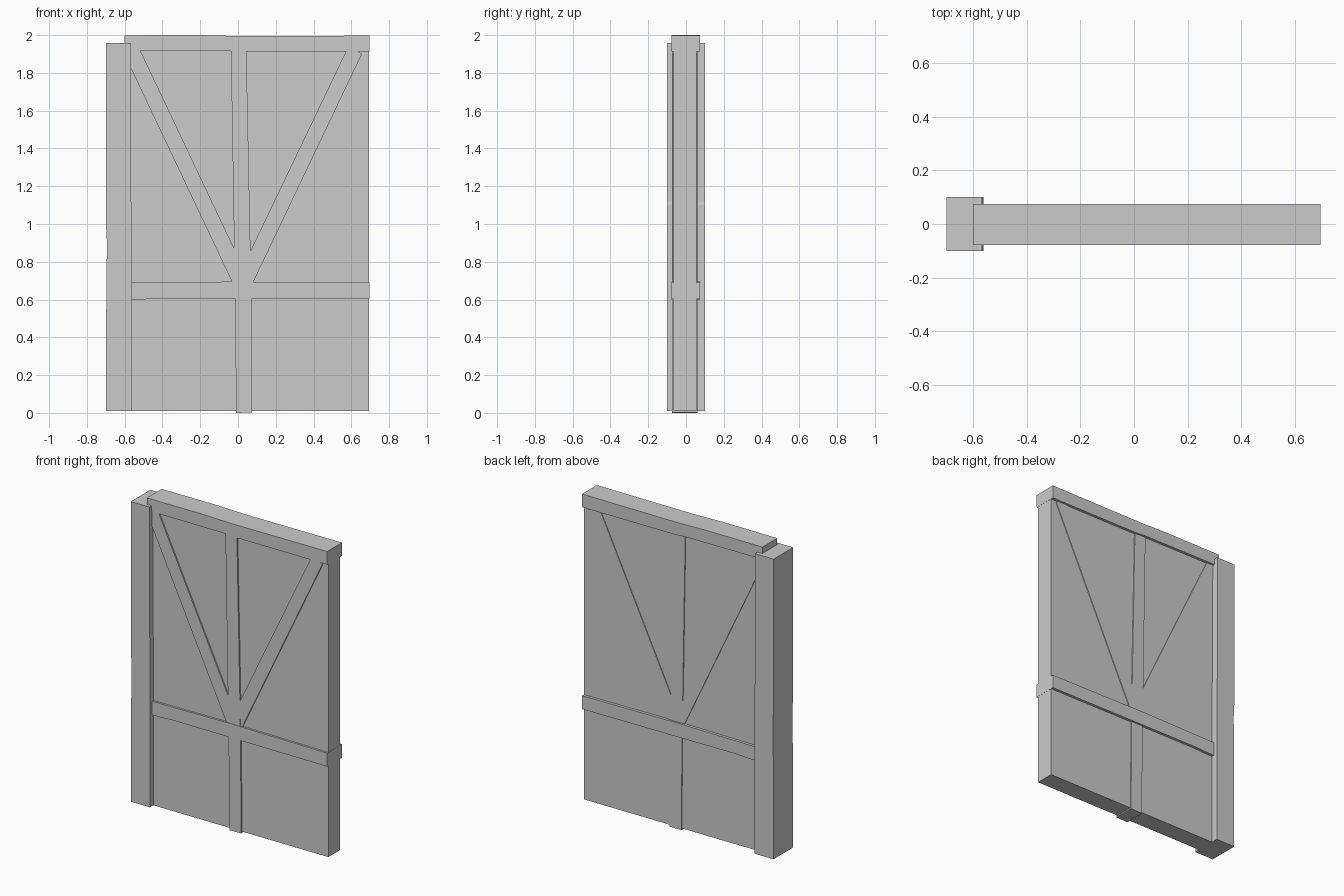
import bpy, bmesh

def slab(name, outline, y0, y1):
    """Extrude an (x, z) outline from y0 to y1."""
    bm = bmesh.new()
    face = bm.faces.new([bm.verts.new((x, y0, z)) for x, z in outline])
    ext = bmesh.ops.extrude_face_region(bm, geom=[face])
    moved = [v for v in ext["geom"] if isinstance(v, bmesh.types.BMVert)]
    bmesh.ops.translate(bm, verts=moved, vec=(0, y1 - y0, 0))
    bmesh.ops.recalc_face_normals(bm, faces=bm.faces)
    mesh = bpy.data.meshes.new(name)
    bm.to_mesh(mesh)
    bm.free()
    ob = bpy.data.objects.new(name, mesh)
    bpy.context.collection.objects.link(ob)
    return ob

TIMBER = (-0.075, 0.062)   # thin timbers, just proud of the infill
BEAM = (-0.078, 0.074)     # horizontal beams

# Plaster infill
slab("wall_panel", [(-0.6, 0.01), (0.694, 0.01), (0.694, 1.95), (-0.6, 1.95)], -0.065, 0.056)

# Corner post, slightly hand-hewn
slab("corner_post", [(-0.698, 0.01), (-0.562, 0.01), (-0.562, 1.1),
                     (-0.566, 1.12), (-0.566, 1.957), (-0.699, 1.957),
                     (-0.699, 1.0), (-0.694, 0.9), (-0.698, 0.5)], -0.1, 0.1)

# Top plate with a slight sag, and middle rail
slab("top_beam", [(-0.6, 1.919), (-0.04, 1.917), (0.04, 1.912), (0.695, 1.912),
                  (0.695, 1.997), (0.0, 1.995), (-0.2, 2.0), (-0.6, 1.999)], *BEAM)
slab("middle_rail", [(-0.6, 0.601), (-0.5, 0.601), (-0.42, 0.606), (0.695, 0.602),
                     (0.695, 0.689), (-0.02, 0.695), (-0.48, 0.69), (-0.6, 0.69)], *BEAM)

# Centre stud, leaning a little
slab("centre_stud", [(-0.01, 0.0), (0.075, 0.002), (0.07, 0.62), (0.066, 0.86),
                     (0.044, 1.94), (-0.038, 1.94), (-0.02, 0.87), (-0.015, 0.62)], *TIMBER)

# Diagonal braces
slab("left_brace", [(-0.527, 1.94), (0.02, 0.785), (0.02, 0.65),
                    (-0.011, 0.65), (-0.59, 1.873), (-0.59, 1.94)], -0.074, 0.061)
slab("right_brace", [(0.584, 1.94), (0.028, 0.778), (0.028, 0.65),
                     (0.061, 0.65), (0.656, 1.9), (0.62, 1.925)], -0.074, 0.061)
